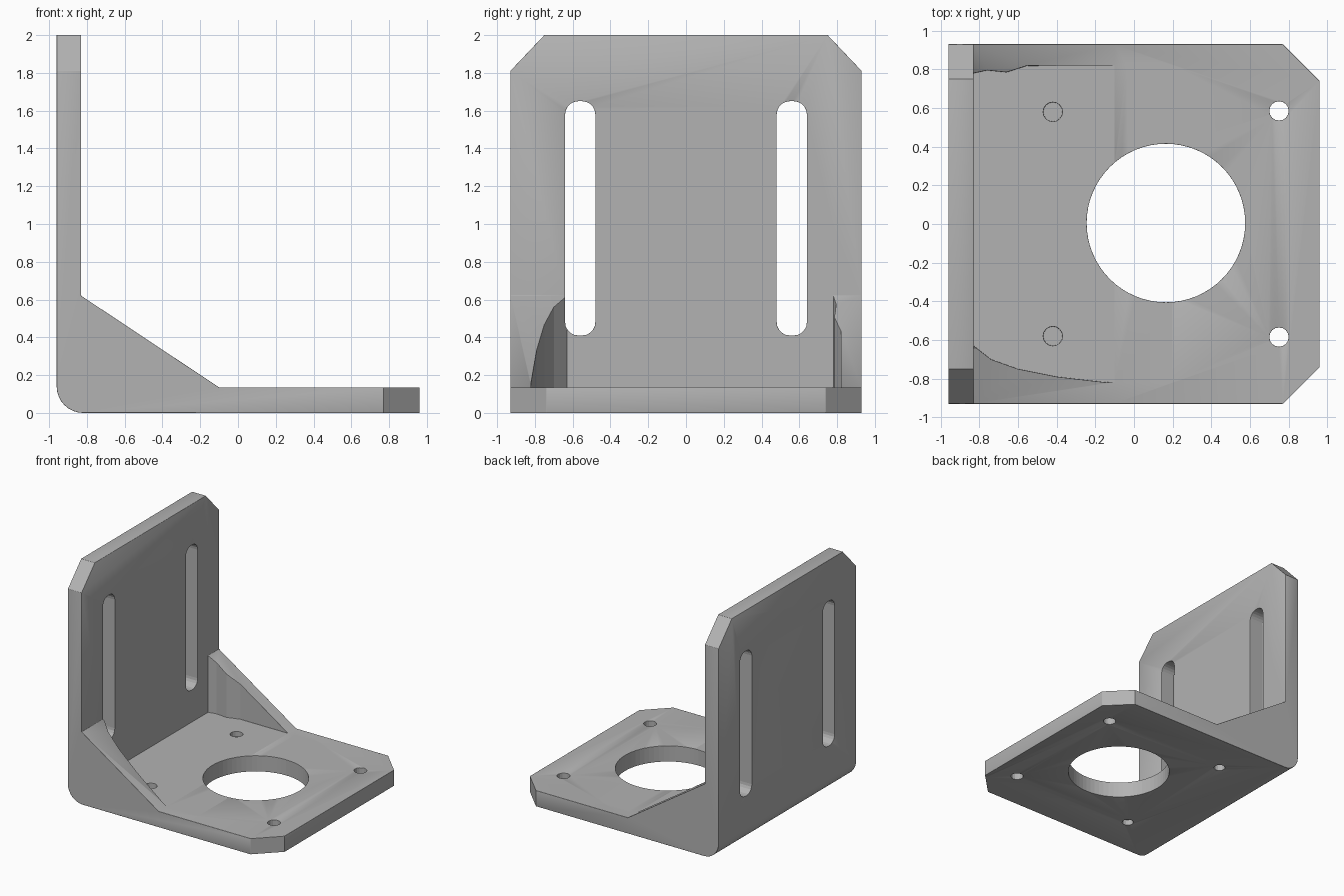
import bpy, bmesh, math
from mathutils import Vector

cube = bpy.data.objects.get("Cube")
if cube:
    bpy.data.objects.remove(cube, do_unlink=True)

grey = bpy.data.materials.new("plain grey")
grey.use_nodes = True
GREY = (0.45, 0.45, 0.45, 1)
grey.diffuse_color = GREY
grey.node_tree.nodes["Principled BSDF"].inputs["Base Color"].default_value = GREY


def prism(name, points, axis, lo, hi):
    """Extrude a flat outline along an axis; points fill the other two axes in order."""
    bm = bmesh.new()

    def place(p, h):
        co = list(p)
        co.insert("xyz".index(axis), h)
        return bm.verts.new(Vector(co))

    face = bm.faces.new([place(p, lo) for p in points])
    out = bmesh.ops.extrude_face_region(bm, geom=[face])
    shift = Vector((0, 0, 0))
    shift["xyz".index(axis)] = hi - lo
    bmesh.ops.translate(bm, vec=shift, verts=[v for v in out["geom"] if isinstance(v, bmesh.types.BMVert)])
    bmesh.ops.recalc_face_normals(bm, faces=bm.faces)
    mesh = bpy.data.meshes.new(name)
    bm.to_mesh(mesh)
    bm.free()
    mesh.materials.append(grey)
    obj = bpy.data.objects.new(name, mesh)
    bpy.context.collection.objects.link(obj)
    return obj


def arc(cx, cy, r, start, end, n):
    return [(cx + r * math.cos(math.radians(start + (end - start) * i / n)),
             cy + r * math.sin(math.radians(start + (end - start) * i / n))) for i in range(n + 1)]


def circle(cx, cy, r, n):
    return arc(cx, cy, r, 0, 360, n)[:-1]


def slot(cx, lo, hi, half, r):
    pts = []
    for x, y, a in ((half, hi, 0), (-half, hi, 90), (-half, lo, 180), (half, lo, 270)):
        pts += arc(cx + x - math.copysign(r, x), y + (-r if y == hi else r), r, a, a + 90, 5)
    return pts


# Bracket body: wall, base and gusset slope in one side profile
X0, X1, W = -0.96, 0.96, 0.93
WALL, FLOOR, TOP = -0.83, 0.135, 2.0
profile = arc(X0 + 0.14, 0.15, 0.14, 180, 270, 8)
profile[-1] = (X0 + 0.14, 0.0)
profile = arc(X0 + 0.14, 0.14, 0.14, 180, 270, 8) + [
    (X1, 0), (X1, FLOOR), (-0.10, FLOOR), (WALL, 0.62), (WALL, TOP), (X0, TOP)]
bracket = prism("bracket", profile, "y", -W, W)

# Pocket between the gussets, with a flared web behind the front one
pocket = [(WALL, 0.78), (-0.76, 0.795), (-0.66, 0.785), (-0.55, 0.82), (0.2, 0.82), (0.2, -0.82),
          (-0.14, -0.82), (-0.4, -0.79), (-0.6, -0.75), (-0.74, -0.7), (WALL, -0.63)]
cutters = [prism("pocket_cutter", pocket, "z", FLOOR, 1.0)]

for s in (1, -1):
    # Clipped corners on the wall and the base
    cutters.append(prism("wall_corner_cutter", [(s * 0.75, 2.0), (s * 1.12, 2.0 - 0.39), (s * 1.12, 2.2),
                                                (s * 0.555, 2.2)], "x", -1.2, -0.5))
    cutters.append(prism("base_corner_cutter", [(0.77, s * W), (0.57, s * 1.13), (1.16, s * 1.13),
                                                (1.16, s * 0.54)], "z", -0.2, 0.4))
    # Adjustment slots
    cutters.append(prism("slot_cutter", slot(s * 0.56, 0.41, 1.65, 0.08, 0.07), "x", -1.2, -0.5))
    # Open screw holes, and closed ones dimpled from both sides
    cutters.append(prism("screw_hole_cutter", circle(0.75, s * 0.585, 0.05, 16), "z", -0.2, 0.4))
    cutters.append(prism("dimple_cutter", circle(-0.42, s * 0.58, 0.05, 16), "z", 0.09, 0.2))
    cutters.append(prism("under_dimple_cutter", circle(-0.42, s * 0.58, 0.045, 16), "z", -0.2, 0.05))

# Large round opening in the base
cutters.append(prism("opening_cutter", circle(0.165, 0.005, 0.41, 64), "z", -0.2, 0.4))

for cutter in cutters:
    cutter.hide_render = True
    cutter.hide_viewport = True
    cut = bracket.modifiers.new(cutter.name, "BOOLEAN")
    cut.operation = "DIFFERENCE"
    cut.solver = "EXACT"
    cut.object = cutter

# Softened edges
soft = bracket.modifiers.new("soft_edges", "BEVEL")
soft.width = 0.016
soft.segments = 2
soft.limit_method = "ANGLE"
soft.angle_limit = math.radians(40)

bpy.ops.object.select_all(action="DESELECT")
bracket.select_set(True)
bpy.context.view_layer.objects.active = bracket
bpy.ops.object.shade_smooth_by_angle(angle=math.radians(35))
